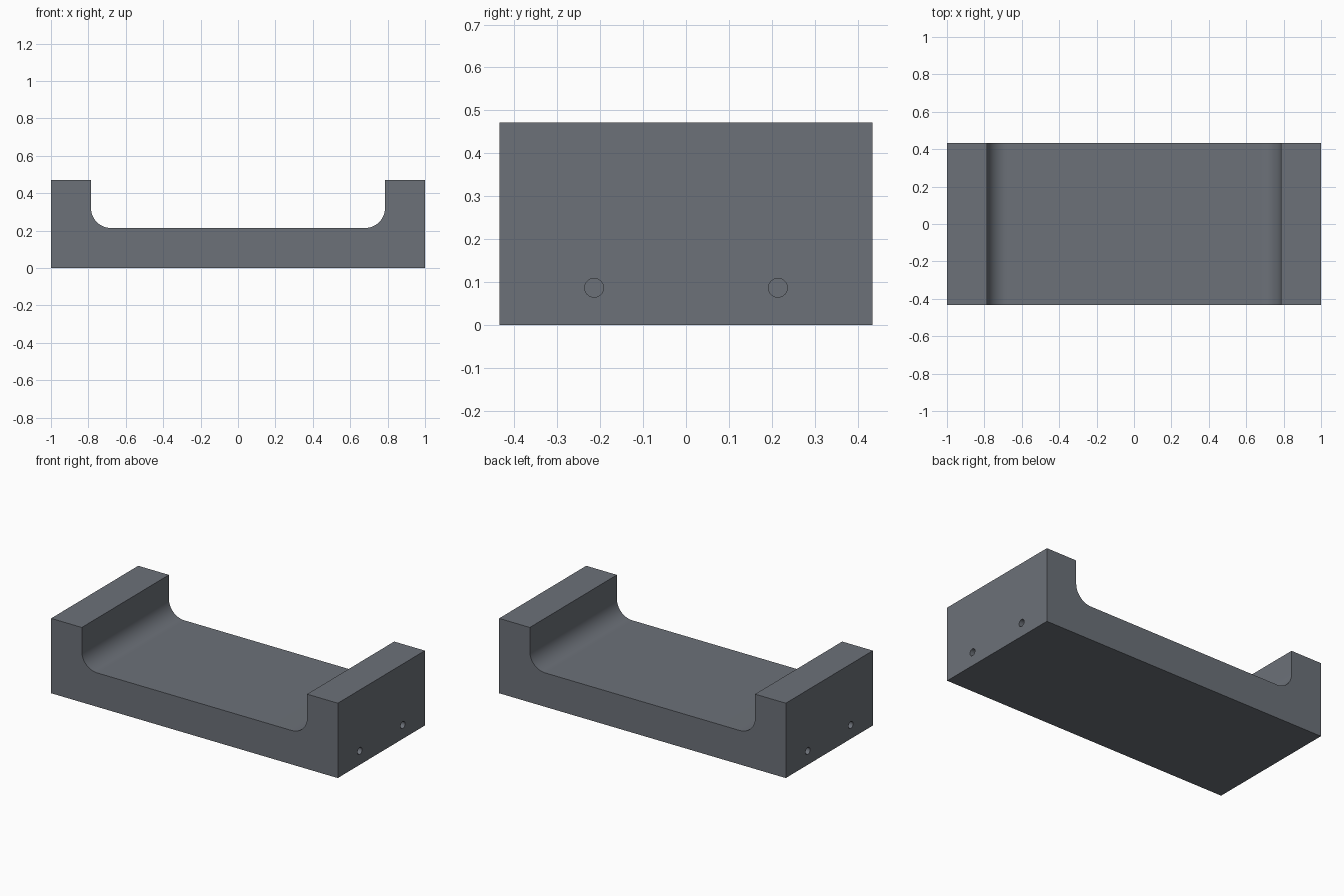
import bpy, bmesh, math
from mathutils import Matrix

if "Cube" in bpy.data.objects:
    bpy.data.objects.remove(bpy.data.objects["Cube"])

HALF_Y, HEIGHT = 0.434, 0.472
WALL_X, FLOOR_Z, FILLET = 0.786, 0.214, 0.107
HOLE_R, HOLE_Y, HOLE_Z, HOLE_DEPTH = 0.022, 0.214, 0.087, 0.2

grey = bpy.data.materials.new("slate_grey")
grey.diffuse_color = (0.15, 0.165, 0.19, 1)
grey.use_nodes = True
grey.node_tree.nodes["Principled BSDF"].inputs["Base Color"].default_value = grey.diffuse_color


def make_object(name, bm):
    bmesh.ops.recalc_face_normals(bm, faces=bm.faces)
    mesh = bpy.data.meshes.new(name)
    bm.to_mesh(mesh)
    bm.free()
    mesh.materials.append(grey)
    obj = bpy.data.objects.new(name, mesh)
    bpy.context.collection.objects.link(obj)
    return obj


# Cradle: right half of the channel profile, mirrored, then extruded along y
right = [(1, 0), (1, HEIGHT), (WALL_X, HEIGHT)]
for i in range(17):
    a = -i / 16 * math.pi / 2
    right.append((WALL_X - FILLET + FILLET * math.cos(a),
                  FLOOR_Z + FILLET + FILLET * math.sin(a)))
profile = right + [(-x, z) for x, z in reversed(right)]

bm = bmesh.new()
face = bm.faces.new([bm.verts.new((x, -HALF_Y, z)) for x, z in profile])
ext = bmesh.ops.extrude_face_region(bm, geom=[face])
bmesh.ops.translate(bm, vec=(0, 2 * HALF_Y, 0),
                    verts=[v for v in ext["geom"] if isinstance(v, bmesh.types.BMVert)])
cradle = make_object("cradle", bm)

# Blind holes: two in each end face
bm = bmesh.new()
for sx in (-1, 1):
    for sy in (-1, 1):
        place = (Matrix.Translation((sx, sy * HOLE_Y, HOLE_Z))
                 @ Matrix.Rotation(math.pi / 2, 4, 'Y'))
        bmesh.ops.create_cone(bm, cap_ends=True, segments=32, radius1=HOLE_R,
                              radius2=HOLE_R, depth=2 * HOLE_DEPTH, matrix=place)
cutter = make_object("hole_cutter", bm)
cutter.hide_render = True

# Cut the holes, remove the helper and smooth the curved faces
bpy.context.view_layer.objects.active = cradle
cradle.select_set(True)
cut = cradle.modifiers.new("holes", 'BOOLEAN')
cut.operation = 'DIFFERENCE'
cut.solver = 'EXACT'
cut.object = cutter
bpy.ops.object.modifier_apply(modifier=cut.name)
bpy.data.objects.remove(cutter)
bpy.ops.object.shade_smooth_by_angle(angle=math.radians(30))
